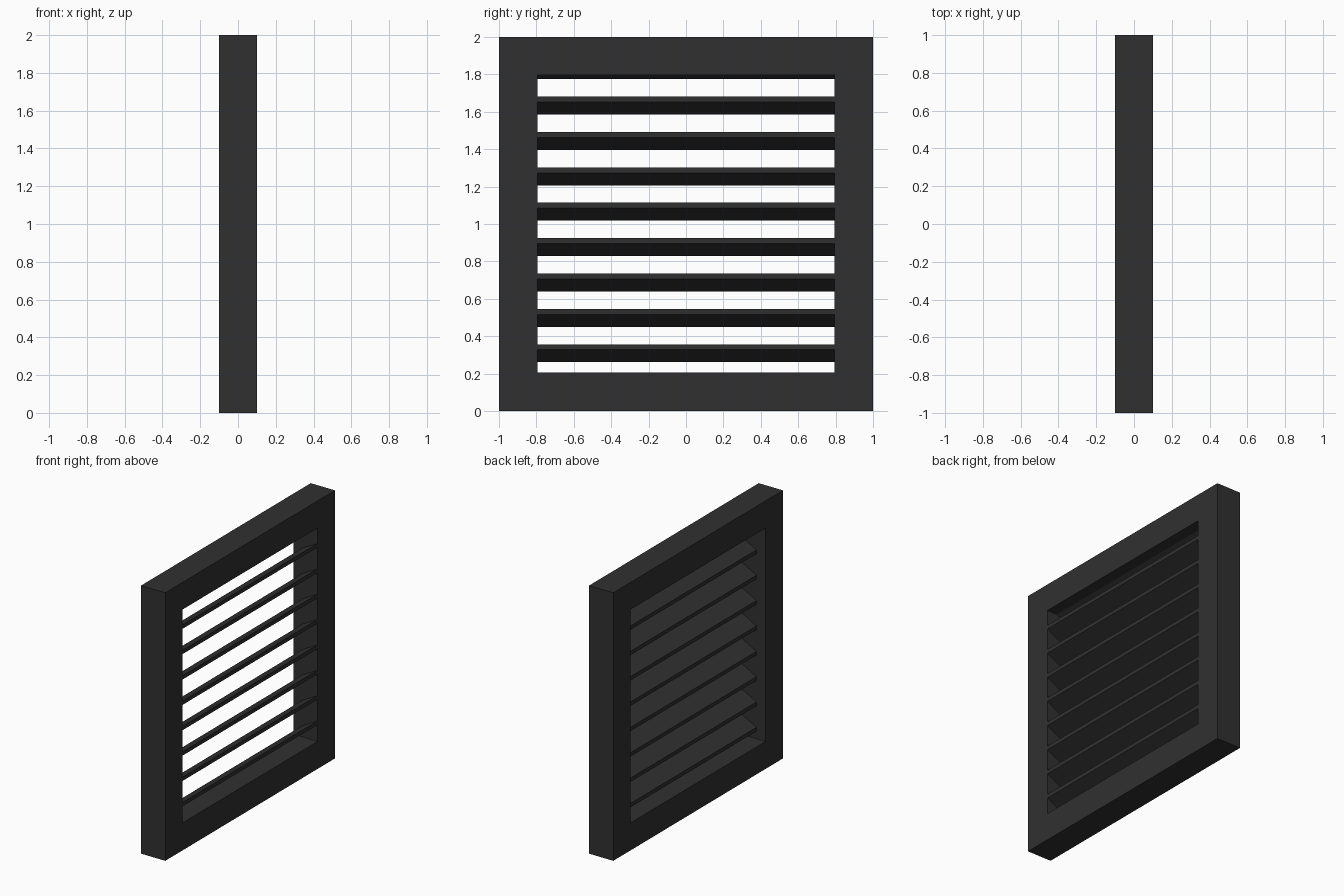
import bpy, bmesh

if "Cube" in bpy.data.objects:
    bpy.data.objects.remove(bpy.data.objects["Cube"])

W, H, HALF = 0.795, 2.0, 0.1
LOW, HIGH = 0.205, 1.797

dark = bpy.data.materials.new("dark_paint")
dark.diffuse_color = (0.03, 0.03, 0.03, 1)
dark.use_nodes = True
dark.node_tree.nodes["Principled BSDF"].inputs["Base Color"].default_value = dark.diffuse_color


def finish(name, bm):
    bmesh.ops.recalc_face_normals(bm, faces=bm.faces)
    mesh = bpy.data.meshes.new(name)
    bm.to_mesh(mesh)
    bm.free()
    mesh.materials.append(dark)
    obj = bpy.data.objects.new(name, mesh)
    bpy.context.collection.objects.link(obj)
    return obj


# Frame: square ring profile bridged front to back
bm = bmesh.new()
outer = [(-1, 0), (1, 0), (1, H), (-1, H)]
inner = [(-W, LOW), (W, LOW), (W, HIGH), (-W, HIGH)]
rings = [[bm.verts.new((x, y, z)) for y, z in loop]
         for x, loop in ((-HALF, outer), (HALF, outer), (HALF, inner), (-HALF, inner))]
for k in range(4):
    a, b = rings[k], rings[(k + 1) % 4]
    for i in range(4):
        j = (i + 1) % 4
        bm.faces.new((a[i], a[j], b[j], b[i]))
finish("frame", bm)


# Slats: sloping profile extruded across the opening
def slat(name, top):
    rear = -0.025
    drop, thick = 0.067, 0.029
    profile = [(HALF - 0.001, top), (HALF - 0.001, top - thick),
               (rear, top - thick - drop), (rear, top - drop)]
    if top > HIGH:  # uppermost slat is cut off by the frame
        x = HALF - (HALF - rear) * (top - HIGH) / drop
        xu = HALF - (HALF - rear) * (top - thick - HIGH) / drop
        profile = [(min(x, HALF), HIGH), (min(xu, HALF), HIGH)] + profile[2:]
    bm = bmesh.new()
    ends = [[bm.verts.new((x, y, z)) for x, z in profile] for y in (-W, W)]
    for e in ends:
        bm.faces.new(e)
    for i in range(4):
        j = (i + 1) % 4
        bm.faces.new((ends[0][i], ends[0][j], ends[1][j], ends[1][i]))
    finish(name, bm)


for n in range(9):
    slat(f"slat_{n + 1}", 0.357 + n * 0.1892)
